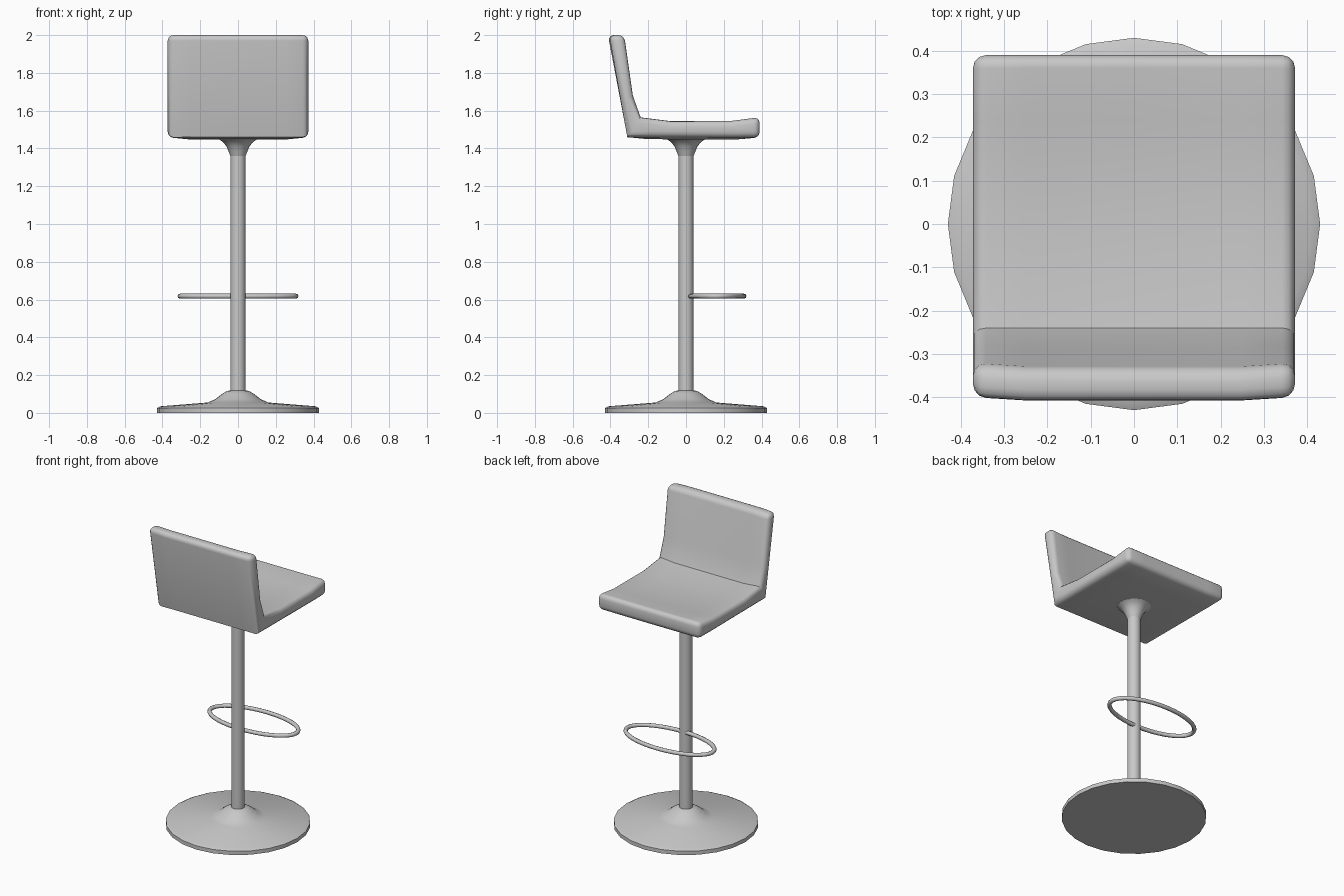
import bpy, bmesh, math

cube = bpy.data.objects.get("Cube")
if cube:
    bpy.data.objects.remove(cube, do_unlink=True)

grey = bpy.data.materials.new("light_grey")
grey.use_nodes = True
shade = (0.58, 0.58, 0.58, 1)
grey.diffuse_color = shade
for node in grey.node_tree.nodes:
    if node.type == 'BSDF_PRINCIPLED':
        node.inputs["Base Color"].default_value = shade


def activate(obj):
    bpy.ops.object.select_all(action='DESELECT')
    obj.select_set(True)
    bpy.context.view_layer.objects.active = obj


def finish(bm, name, angle=35):
    bmesh.ops.recalc_face_normals(bm, faces=bm.faces[:])
    mesh = bpy.data.meshes.new(name)
    bm.to_mesh(mesh)
    bm.free()
    mesh.materials.append(grey)
    obj = bpy.data.objects.new(name, mesh)
    bpy.context.collection.objects.link(obj)
    activate(obj)
    bpy.ops.object.shade_smooth_by_angle(angle=math.radians(angle))
    return obj


def lathe(name, profile, sides=24):
    """Revolve (radius, height) points about the z axis."""
    bm = bmesh.new()
    verts = [bm.verts.new((r, 0, z)) for r, z in profile]
    edges = [bm.edges.new(pair) for pair in zip(verts, verts[1:])]
    bmesh.ops.spin(bm, geom=verts + edges, cent=(0, 0, 0), axis=(0, 0, 1),
                   angle=math.tau, steps=sides)
    bmesh.ops.remove_doubles(bm, verts=bm.verts[:], dist=0.0005)
    return finish(bm, name)


# Stand: disc base, straight column, flared collar under the seat
lathe("base", [(0, 0), (0.43, 0), (0.43, 0.025), (0.41, 0.035), (0.16, 0.055),
               (0.12, 0.073), (0.085, 0.1), (0.06, 0.115), (0.03, 0.122)])
lathe("column", [(0.04, 0.1), (0.04, 1.38)])
lathe("collar", [(0.04, 1.36), (0.048, 1.38), (0.06, 1.41), (0.08, 1.435),
                 (0.1, 1.447), (0.1, 1.47)])

# Oval footrest passing through the column
curve = bpy.data.curves.new("footrest", 'CURVE')
curve.dimensions = '3D'
curve.bevel_depth = 0.013
curve.bevel_resolution = 2
count = 36
spline = curve.splines.new('POLY')
spline.points.add(count - 1)
spline.use_cyclic_u = True
for i, point in enumerate(spline.points):
    a = math.tau * i / count
    point.co = (0.307 * math.cos(a), 0.165 + 0.142 * math.sin(a), 0.618, 1)
curve.materials.append(grey)
footrest = bpy.data.objects.new("footrest", curve)
bpy.context.collection.objects.link(footrest)
activate(footrest)
bpy.ops.object.convert(target='MESH')
bpy.ops.object.shade_smooth_by_angle(angle=math.radians(60))

# One-piece seat and backrest: side profile lofted across the width
profile = [(-0.24, 1.567), (-0.08, 1.547), (0.24, 1.547), (0.39, 1.565),
           (0.39, 1.458), (0.26, 1.458), (-0.2, 1.46), (-0.31, 1.46),
           (-0.405, 2.0), (-0.325, 2.0), (-0.28, 1.68)]
rounded = {3, 4, 8, 9}
stations = [-0.372, -0.25, 0, 0.25, 0.372]
bm = bmesh.new()
rows = []
for x in stations:
    inner = abs(x) < 0.3
    row = []
    for y, z in profile:
        # the middle is slightly dished compared with the sides
        dy = -0.008 if inner and z > 1.6 else 0
        dz = -0.011 if inner and z < 1.6 and abs(y) < 0.3 else 0
        row.append(bm.verts.new((x, y + dy, z + dz)))
    rows.append(row)
n = len(profile)
for a, b in zip(rows, rows[1:]):
    for i in range(n):
        j = (i + 1) % n
        bm.faces.new((a[i], a[j], b[j], b[i]))
bm.faces.new(rows[0])
bm.faces.new(rows[-1])
bmesh.ops.recalc_face_normals(bm, faces=bm.faces[:])
soft = [bm.edges.get((row[i], row[(i + 1) % n]))
        for row in (rows[0], rows[-1]) for i in range(n)]
soft += [bm.edges.get((a[i], b[i])) for a, b in zip(rows, rows[1:]) for i in rounded]
bmesh.ops.bevel(bm, geom=soft, offset=0.03, offset_type='OFFSET', segments=3,
                profile=0.5, affect='EDGES', clamp_overlap=True)
finish(bm, "seat", 40)
